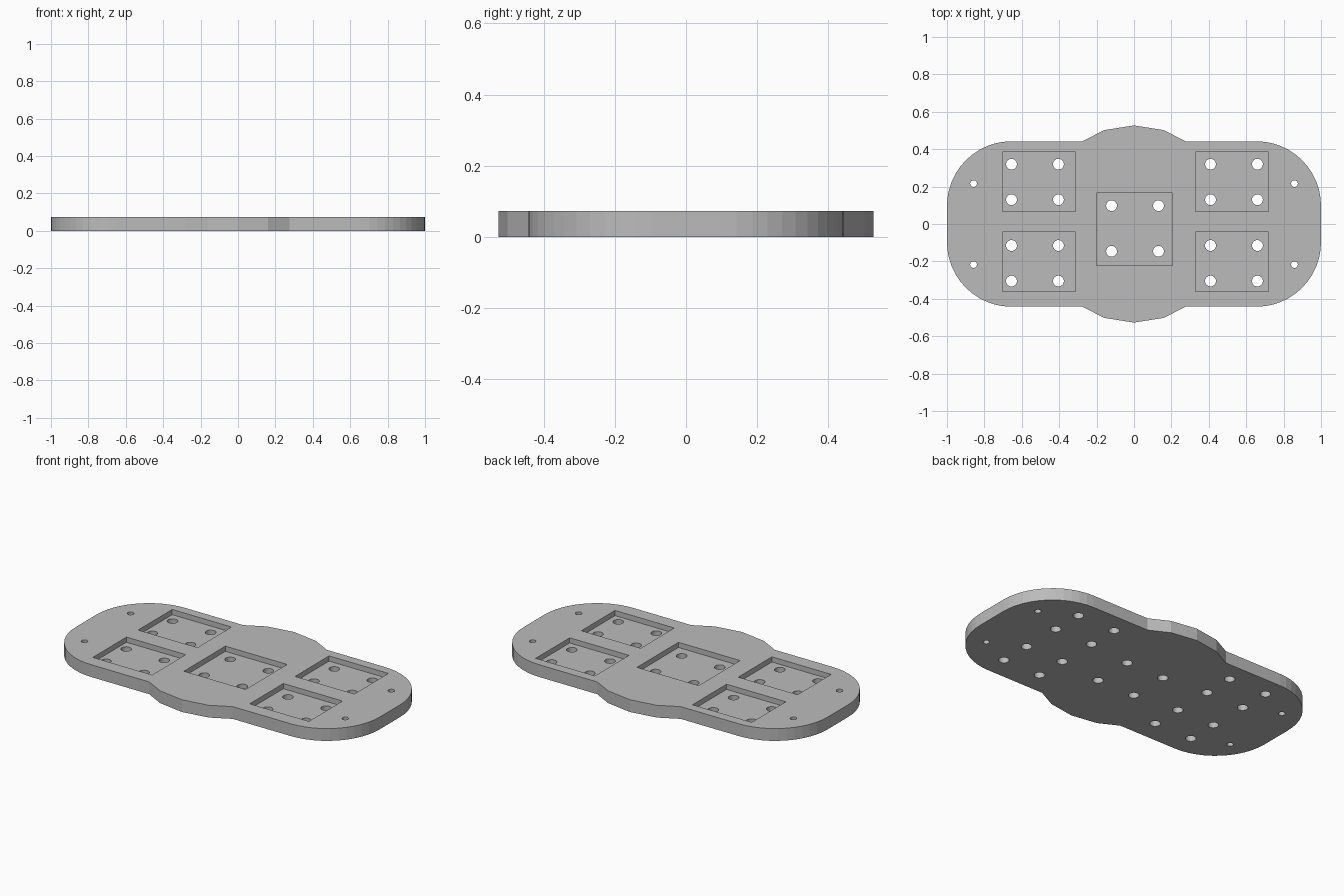
import bpy, bmesh
from math import cos, sin, pi

if "Cube" in bpy.data.objects:
    bpy.data.objects.remove(bpy.data.objects["Cube"], do_unlink=True)

THICK = 0.073
FLOOR = THICK - 0.031

grey = bpy.data.materials.new("plain grey")
grey.use_nodes = True
colour = (0.5, 0.5, 0.5, 1)
grey.diffuse_color = colour
grey.node_tree.nodes["Principled BSDF"].inputs["Base Color"].default_value = colour


def prism(bm, points, z0, z1):
    """Extrude a counter-clockwise outline from z0 to z1."""
    low = [bm.verts.new((x, y, z0)) for x, y in points]
    high = [bm.verts.new((x, y, z1)) for x, y in points]
    bm.faces.new(low[::-1])
    bm.faces.new(high)
    for i in range(len(points)):
        j = (i + 1) % len(points)
        bm.faces.new((low[i], low[j], high[j], high[i]))


def make_object(name, bm):
    mesh = bpy.data.meshes.new(name)
    bm.to_mesh(mesh)
    bm.free()
    mesh.materials.append(grey)
    obj = bpy.data.objects.new(name, mesh)
    bpy.context.collection.objects.link(obj)
    return obj


def arc(cx, cy, r, start, end, steps):
    angles = [start + (end - start) * i / steps for i in range(steps + 1)]
    return [(cx + r * cos(a), cy + r * sin(a)) for a in angles]


# Plate outline: rounded ends with a faceted bulge in the middle of each long side
R, EDGE = 0.345, 0.442
bulge = [(0.275, EDGE), (0.16, 0.502), (0, 0.527), (-0.16, 0.502), (-0.275, EDGE)]
half = arc(1 - R, EDGE - R, R, 0, pi / 2, 12)
half += bulge
half += arc(R - 1, EDGE - R, R, pi / 2, pi, 12)
outline = half + [(-x, -y) for x, y in half]
bm = bmesh.new()
prism(bm, outline, 0, THICK)
plate = make_object("base_plate", bm)

# Rectangular pockets: x range, y range, hole columns, hole rows
left_x, left_cols = (0.329, 0.719), (0.409, 0.66)
right_x, right_cols = (-0.703, -0.313), (-0.655, -0.404)
back_y, back_rows = (0.066, 0.386), (0.13, 0.32)
front_y, front_rows = (-0.36, -0.044), (-0.305, -0.115)
pockets = [
    (left_x, back_y, left_cols, back_rows),
    (right_x, back_y, right_cols, back_rows),
    (left_x, front_y, left_cols, front_rows),
    (right_x, front_y, right_cols, front_rows),
    ((-0.2, 0.206), (-0.223, 0.167), (-0.12, 0.131), (-0.146, 0.098)),
]
pocket_bm, hole_bm = bmesh.new(), bmesh.new()


def hole(x, y, r, sides):
    prism(hole_bm, arc(x, y, r, 0, 2 * pi, sides)[:-1], -0.1, THICK + 0.1)


for (x0, x1), (y0, y1), cols, rows in pockets:
    prism(pocket_bm, [(x0, y0), (x1, y0), (x1, y1), (x0, y1)], FLOOR, THICK + 0.1)
    for x in cols:
        for y in rows:
            hole(x, y, 0.029, 24)

# Small mounting holes near the rounded ends
for x in (-0.858, 0.858):
    for y in (-0.217, 0.216):
        hole(x, y, 0.018, 20)

# Cut the pockets, then the through holes
for name, cut_bm in (("pocket_cutter", pocket_bm), ("hole_cutter", hole_bm)):
    cutter = make_object(name, cut_bm)
    cutter.hide_render = True
    mod = plate.modifiers.new(name, "BOOLEAN")
    mod.operation = "DIFFERENCE"
    mod.solver = "EXACT"
    mod.object = cutter
    bpy.context.view_layer.objects.active = plate
    bpy.ops.object.modifier_apply(modifier=name)
    bpy.data.objects.remove(cutter, do_unlink=True)
